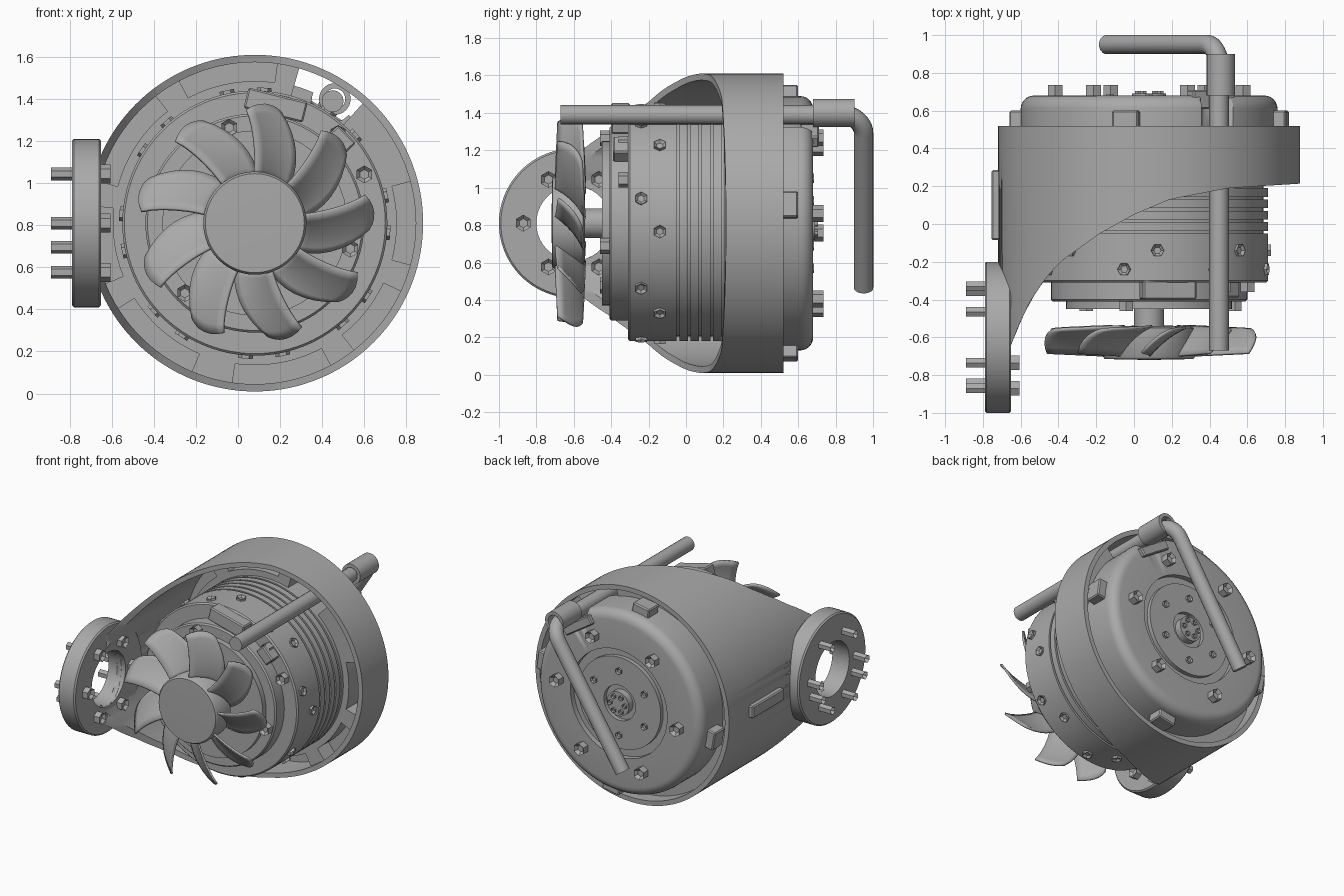
import bpy, bmesh, math
from math import sin, cos, pi, radians
from mathutils import Vector, Matrix

old = bpy.data.objects.get("Cube")
if old:
    bpy.data.objects.remove(old, do_unlink=True)

CX, CZ = 0.08, 0.81              # motor axis, running along y
Y, X = Vector((0, 1, 0)), Vector((1, 0, 0))
AXIS = Vector((CX, 0, CZ))
FLANGE = Vector((0, -0.6, CZ))

grey = bpy.data.materials.new("metal_grey")
grey.use_nodes = True
grey.diffuse_color = (0.4, 0.4, 0.4, 1)
grey.node_tree.nodes["Principled BSDF"].inputs["Base Color"].default_value = (0.4, 0.4, 0.4, 1)


def finish(name, bm, matrix=Matrix(), angle=35):
    bmesh.ops.recalc_face_normals(bm, faces=bm.faces)
    bm.transform(matrix)
    me = bpy.data.meshes.new(name)
    bm.to_mesh(me)
    bm.free()
    me.materials.append(grey)
    ob = bpy.data.objects.new(name, me)
    bpy.context.collection.objects.link(ob)
    bpy.ops.object.select_all(action='DESELECT')
    bpy.context.view_layer.objects.active = ob
    ob.select_set(True)
    bpy.ops.object.shade_smooth_by_angle(angle=radians(angle))
    return ob


def aim(origin, axis):
    """Place something modelled along z so that it points along axis."""
    return Matrix.Translation(origin) @ Vector(axis).to_track_quat('Z', 'Y').to_matrix().to_4x4()


def lathe(name, profile, origin, axis, steps=96, closed=False):
    bm = bmesh.new()
    vs = [bm.verts.new((r, 0, h)) for r, h in profile]
    for a, b in zip(vs, vs[1:] + (vs[:1] if closed else [])):
        if a is not b:
            bm.edges.new((a, b))
    bmesh.ops.spin(bm, geom=bm.verts[:] + bm.edges[:], axis=(0, 0, 1), cent=(0, 0, 0),
                   angle=2 * pi, steps=steps)
    bmesh.ops.remove_doubles(bm, verts=bm.verts, dist=1e-4)
    return finish(name, bm, aim(origin, axis))


def bolt(name, origin, axis, r=0.036, h=0.06):
    """Hex head with a sunken socket."""
    bm = bmesh.new()
    bmesh.ops.create_cone(bm, segments=6, radius1=r, radius2=r, depth=h, cap_ends=True,
                          matrix=Matrix.Translation((0, 0, h / 2)))
    top = max(bm.faces, key=lambda f: f.calc_center_median().z)
    bmesh.ops.inset_region(bm, faces=[top], thickness=r * 0.45)
    bmesh.ops.translate(bm, verts=top.verts, vec=(0, 0, -h * 0.4))
    return finish(name, bm, aim(origin, axis), 20)


def box(name, origin, size, turn=0):
    bm = bmesh.new()
    bmesh.ops.create_cube(bm, size=1)
    bmesh.ops.scale(bm, vec=size, verts=bm.verts)
    bmesh.ops.bevel(bm, geom=bm.edges[:], offset=0.008, segments=1, affect='EDGES')
    return finish(name, bm, Matrix.Translation(origin) @ Matrix.Rotation(radians(turn), 4, 'Y'), 20)


def polar(deg, r, y):
    return Vector((CX + r * cos(radians(deg)), y, CZ + r * sin(radians(deg))))


def arc(name, r0, r1, front, back, a0=0, a1=360):
    """Ring or arc around the motor axis; front(x) gives its front edge."""
    bm = bmesh.new()
    n = max(4, int((a1 - a0) / 2.5))
    full = a1 - a0 == 360
    rows = []
    for i in range(n if full else n + 1):
        a = a0 + (a1 - a0) * i / n
        row = []
        for r, rear in ((r0, False), (r1, False), (r1, True), (r0, True)):
            p = polar(a, r, back)
            if not rear:
                p.y = front(p.x)
            row.append(bm.verts.new(p))
        rows.append(row)
    for a, b in zip(rows, rows[1:] + (rows[:1] if full else [])):
        for k in range(4):
            bm.faces.new((a[k], a[k - 1], b[k - 1], b[k]))
    if not full:
        bm.faces.new(rows[0])
        bm.faces.new(rows[-1])
    return finish(name, bm)


def carve(ob, radius, origin, axis, depth):
    """Drill a round hole and remove the drill."""
    tool = lathe("cutter", [(0, 0), (radius, 0), (radius, depth), (0, depth)], origin, axis, 48)
    tool.hide_render = True
    mod = ob.modifiers.new("hole", 'BOOLEAN')
    mod.operation, mod.object, mod.solver = 'DIFFERENCE', tool, 'EXACT'
    bpy.context.view_layer.objects.active = ob
    bpy.ops.object.modifier_apply(modifier=mod.name)
    bpy.data.objects.remove(tool, do_unlink=True)


# Shroud with a sweeping front edge
EDGE = [(-0.65, -0.64), (-0.62, -0.56), (-0.55, -0.41), (-0.47, -0.29), (-0.39, -0.2), (-0.18, -0.05),
        (0, 0.05), (0.19, 0.13), (0.5, 0.19), (0.9, 0.215)]


def edge(x):
    for (xa, ya), (xb, yb) in zip(EDGE, EDGE[1:]):
        if x < xb:
            return ya + (yb - ya) * max(0, x - xa) / (xb - xa)
    return EDGE[-1][1]


shroud = arc("shroud", 0.765, 0.8, edge, 0.52)
carve(shroud, 0.2, FLANGE, -X, 1)
box("shroud_side_rib", (-0.73, 0.1, CZ), (0.05, 0.37, 0.09))

# Side mounting flange with bolts inside and studs outside
lathe("side_flange", [(0.2, 0.65), (0.39, 0.65), (0.4, 0.66), (0.4, 0.78), (0.39, 0.79), (0.2, 0.79)],
      FLANGE, -X, closed=True)
for deg in (0, 60, 120, 180, 240, 300, 205, 335):
    spot = FLANGE + Vector((0, 0.27 * cos(radians(deg)), 0.27 * sin(radians(deg))))
    bolt("flange_stud", spot - X * 0.785, -X, 0.03, 0.105)
    if deg % 60 == 0:
        bolt("flange_bolt", spot - X * 0.655, X, 0.045, 0.05)

# Pocketed ring joining shroud and motor, left open where the pipe passes
arc("ring_floor", 0.62, 0.77, lambda x: 0.36, 0.42, 74, 408)
arc("ring_inner_rim", 0.62, 0.675, lambda x: 0.23, 0.37, 74, 408)
for a0, a1 in ((74, 82), (118, 128), (165, 174), (202, 212), (247, 262), (298, 308), (335, 345), (375, 408)):
    arc("ring_land", 0.66, 0.77, lambda x: 0.23, 0.37, a0, a1)

# Motor body with cooling grooves
fins = []
for i in range(5):
    y = -0.05 + i * 0.06
    fins += [(0.63, y), (0.605, y), (0.605, y + 0.014), (0.63, y + 0.014)]
lathe("motor_body", [(0, -0.31), (0.62, -0.31), (0.63, -0.3)] + fins + [(0.63, 0.4), (0, 0.4)], AXIS, Y)
lathe("front_plate", [(0, -0.41), (0.51, -0.41), (0.52, -0.4), (0.52, -0.3), (0, -0.3)], AXIS, Y)
lathe("bearing_plate", [(0, -0.45), (0.44, -0.45), (0.44, -0.4), (0, -0.4)], AXIS, Y, 48)

# Rounded rear cover with recessed disc and hub
cover = [(0, 0.4), (0.68, 0.4)]
cover += [(0.61 + 0.07 * cos(a * pi / 12), 0.61 + 0.07 * sin(a * pi / 12)) for a in range(7)]
cover += [(0.4, 0.68), (0.4, 0.64), (0.34, 0.64), (0.34, 0.67), (0.13, 0.67), (0.13, 0.64),
          (0.09, 0.64), (0.09, 0.69), (0, 0.69)]
rear = lathe("rear_cover", cover, AXIS, Y)
PIPE = Vector((0.45, 0, 1.39))
carve(rear, 0.1, PIPE + Y * 0.3, Y, 0.6)
for i in range(6):
    bolt("rear_bolt", polar(60 * i + 6, 0.5, 0.675), Y, 0.045, 0.06)
    bolt("rear_disc_screw", polar(60 * i + 30, 0.24, 0.665), Y, 0.025, 0.02)
    bolt("hub_pin", polar(60 * i, 0.06, 0.685), Y, 0.018, 0.02)
for deg in (8, 100, 190, 280):
    box("cover_wedge", polar(deg, 0.7, 0.54), (0.08, 0.12, 0.14), -deg)

# Bolts and terminals on the motor
for deg, r in ((105, 0.47), (47, 0.58), (24, 0.57), (-15, 0.47), (225, 0.47)):
    bolt("front_bolt", polar(deg, r, -0.41 if r < 0.5 else -0.31), -Y, 0.042, 0.05)
for k in range(8):
    for y, turn in ((-0.24, 12), (-0.14, -4)):
        deg = 45 * k + turn
        bolt("rim_bolt", polar(deg, 0.61, y), polar(deg, 1, 0) - AXIS, 0.035, 0.035)
box("terminal_block", polar(80, 0.57, -0.35), (0.29, 0.1, 0.1), 14)
box("terminal_clip", polar(44, 0.57, -0.33), (0.12, 0.12, 0.08), 46)

# Fan
lathe("fan_shaft", [(0, -0.6), (0.08, -0.6), (0.08, -0.4), (0, -0.4)], AXIS, Y, 32)
lathe("fan_hub", [(0, -0.72), (0.235, -0.715), (0.245, -0.7), (0.245, -0.55), (0.2, -0.54), (0, -0.54)], AXIS, Y)
for k in range(9):
    bm = bmesh.new()
    grid = []
    for i in range(9):
        t = i / 8
        r = 0.22 + 0.35 * t
        mid = 67 + 40 * k + 18 * t ** 1.3
        half = math.degrees((0.085 + 0.02 * sin(pi * t)) / r)
        row = []
        for j in range(7):
            s = j / 3 - 1
            y = -0.625 - s * (0.078 - 0.015 * t) + 0.02 * (1 - s * s)
            row.append(bm.verts.new(polar(mid + half * s, r - 0.025 * t * s * s, y)))
        grid.append(row)
    for a, b in zip(grid, grid[1:]):
        for j in range(6):
            bm.faces.new((a[j], a[j + 1], b[j + 1], b[j]))
    blade = finish("fan_blade", bm, angle=60)
    blade.modifiers.new("thickness", 'SOLIDIFY').thickness = 0.014

# Pipe running back through the shroud, then down across the rear
down = Vector((-0.6, 0, -0.94)).normalized()
bend = 0.12
start = PIPE + Y * 0.83
path = [PIPE - Y * 0.67]
path += [start + Y * bend * sin(a * pi / 20) + down * bend * (1 - cos(a * pi / 20)) for a in range(11)]
path.append(PIPE + Y * (0.83 + bend) + down * 1.1)
curve = bpy.data.curves.new("pipe", 'CURVE')
curve.dimensions, curve.bevel_depth, curve.bevel_resolution, curve.use_fill_caps = '3D', 0.052, 6, True
line = curve.splines.new('POLY')
line.points.add(len(path) - 1)
for point, co in zip(line.points, path):
    point.co = (*co, 1)
curve.materials.append(grey)
bpy.context.collection.objects.link(bpy.data.objects.new("pipe", curve))
lathe("pipe_socket", [(0.05, 0.68), (0.075, 0.68), (0.075, 0.9), (0.05, 0.9)],
      PIPE + Vector((0.01, 0, 0.01)), Y, 32, True)
box("pipe_saddle", polar(57, 0.6, 0.66), (0.26, 0.1, 0.07), 33)
